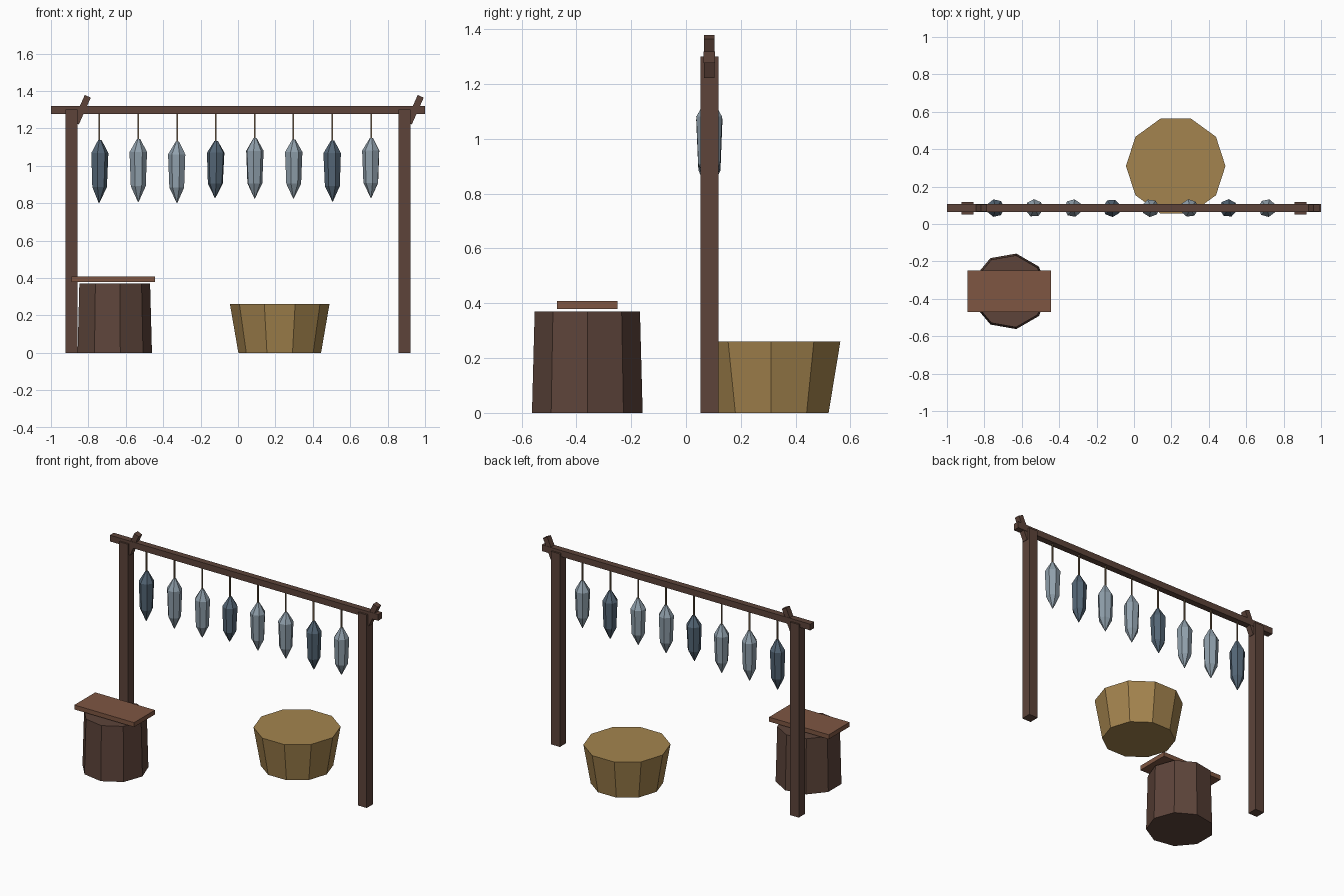
import bpy, bmesh, math
from mathutils import Matrix

if "Cube" in bpy.data.objects:
    bpy.data.objects.remove(bpy.data.objects["Cube"])


def material(name, r, g, b):
    lin = [((c / 255 + 0.055) / 1.055) ** 2.4 for c in (r, g, b)]
    m = bpy.data.materials.new(name)
    m.diffuse_color = (*lin, 1)
    m.use_nodes = True
    m.node_tree.nodes["Principled BSDF"].inputs["Base Color"].default_value = m.diffuse_color
    return m


DARK_WOOD = material("dark wood", 93, 68, 58)
PLANK = material("plank wood", 126, 86, 66)
WICKER = material("wicker", 164, 132, 78)
ROPE = material("rope", 125, 105, 80)
FISH_LIGHT = material("pale fish", 144, 160, 172)
FISH_DARK = material("slate fish", 84, 102, 118)


def finish(name, bm, mat):
    bmesh.ops.recalc_face_normals(bm, faces=bm.faces)
    me = bpy.data.meshes.new(name)
    bm.to_mesh(me)
    bm.free()
    me.materials.append(mat)
    ob = bpy.data.objects.new(name, me)
    bpy.context.collection.objects.link(ob)
    return ob


def box(name, centre, size, mat, tilt=0):
    bm = bmesh.new()
    m = (Matrix.Translation(centre) @ Matrix.Rotation(tilt, 4, 'Y')
         @ Matrix.Diagonal((*size, 1)))
    bmesh.ops.create_cube(bm, size=1, matrix=m)
    return finish(name, bm, mat)


def lathe(name, x, y, rings, sides, mat, turn=0):
    """Capped stack of polygon rings given as (z, radius, x shift)."""
    bm = bmesh.new()
    loops = []
    for z, r, dx in rings:
        angles = [turn + math.tau * i / sides for i in range(sides)]
        loops.append([bm.verts.new((x + dx + r * math.cos(a), y + r * math.sin(a), z))
                      for a in angles])
    for low, high in zip(loops, loops[1:]):
        for i in range(sides):
            j = (i + 1) % sides
            bm.faces.new((low[i], low[j], high[j], high[i]))
    bm.faces.new(loops[0][::-1])
    bm.faces.new(loops[-1])
    return finish(name, bm, mat)


# Drying rack: posts, slanted pegs and top beam
RACK_Y = 0.085
for side, sx in (("left", -0.89), ("right", 0.89)):
    box(f"{side}_post", (sx, RACK_Y, 0.65), (0.066, 0.066, 1.3), DARK_WOOD)
    box(f"{side}_peg", (sx + 0.055, RACK_Y, 1.3), (0.035, 0.038, 0.157),
        DARK_WOOD, math.radians(24))
box("top_beam", (0, RACK_Y, 1.298), (2.0, 0.042, 0.042), DARK_WOOD)

# Hanging fish, each with a string: (top z, bottom z, tail shift)
FISH = [(1.139, 0.802, -0.002), (1.144, 0.807, 0), (1.13, 0.802, 0), (1.134, 0.829, -0.004),
        (1.148, 0.826, 0), (1.14, 0.826, 0), (1.136, 0.81, 0.002), (1.148, 0.829, 0)]
for i, (top, bottom, shift) in enumerate(FISH):
    x = -0.741 + 0.2075 * i
    h = top - bottom
    lathe(f"fish_{i + 1}", x, RACK_Y,
          [(bottom, 0.002, shift), (bottom + 0.25 * h, 0.041, shift / 2),
           (top - 0.21 * h, 0.048, 0), (top, 0.009, 0.002)],
          7, FISH_DARK if i % 3 == 0 else FISH_LIGHT, turn=i * 0.7)
    box(f"string_{i + 1}", (x, RACK_Y, (top + 1.28) / 2), (0.008, 0.008, 1.285 - top), ROPE)

# Tub behind the rack
lathe("tub", 0.223, 0.31, [(0, 0.221, 0), (0.26, 0.266, 0)], 10, WICKER)

# Chopping stump with a cutting board
lathe("stump", -0.665, -0.36, [(0, 0.205, 0), (0.37, 0.195, 0)], 9, DARK_WOOD)
box("cutting_board", (-0.667, -0.36, 0.394), (0.445, 0.222, 0.03), PLANK)
